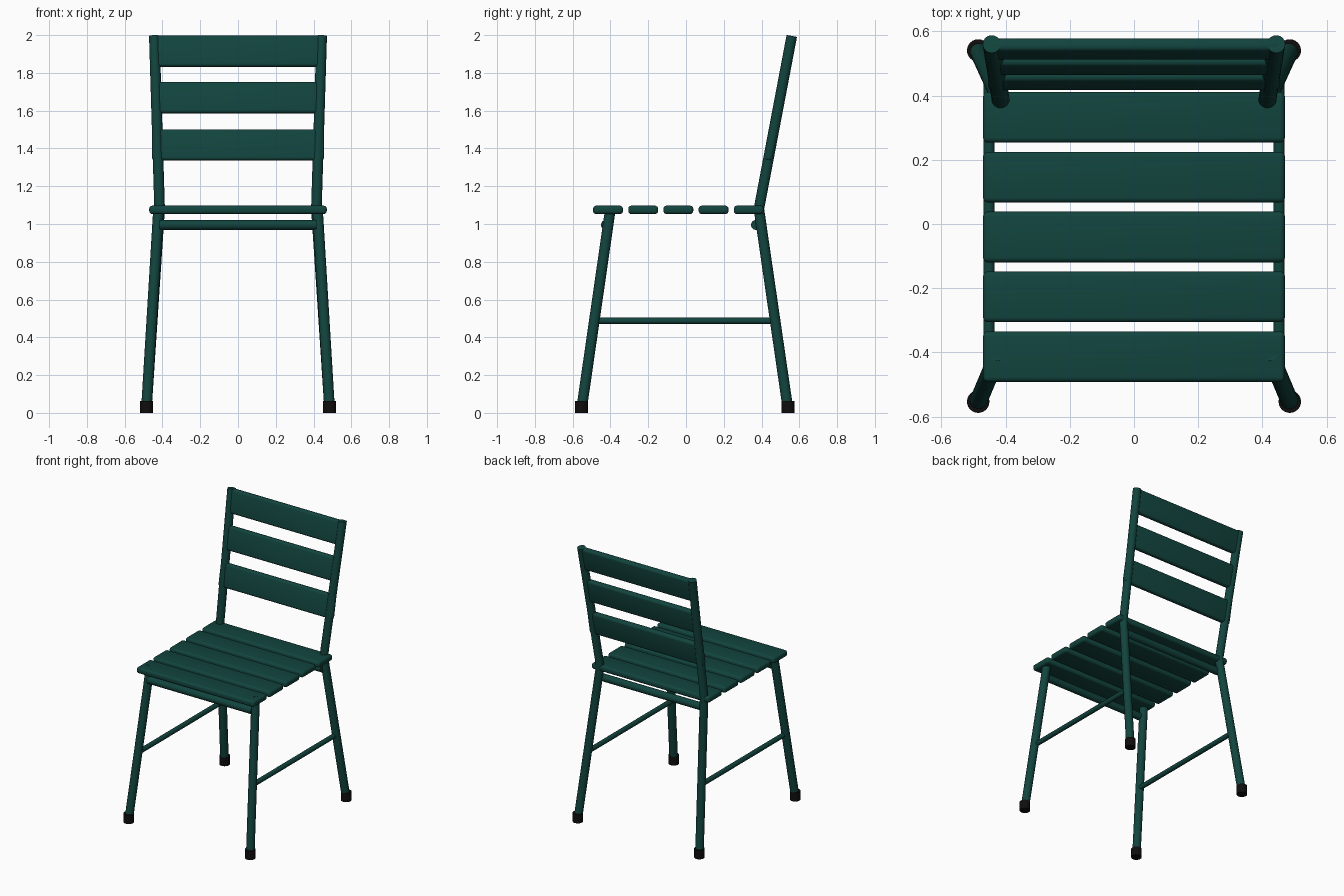
import bpy, bmesh, math
from mathutils import Vector, Matrix

if "Cube" in bpy.data.objects:
    bpy.data.objects.remove(bpy.data.objects["Cube"])


def material(name, rgb):
    m = bpy.data.materials.new(name)
    m.diffuse_color = (*rgb, 1)
    m.use_nodes = True
    m.node_tree.nodes["Principled BSDF"].inputs["Base Color"].default_value = m.diffuse_color
    return m


GREEN = material("dark green paint", (0.006, 0.058, 0.048))
BLACK = material("black rubber", (0.005, 0.004, 0.004))


def finish(name, bm, mat):
    bmesh.ops.recalc_face_normals(bm, faces=bm.faces)
    me = bpy.data.meshes.new(name)
    bm.to_mesh(me)
    bm.free()
    ob = bpy.data.objects.new(name, me)
    bpy.context.collection.objects.link(ob)
    me.materials.append(mat)
    bpy.ops.object.select_all(action='DESELECT')
    ob.select_set(True)
    bpy.context.view_layer.objects.active = ob
    bpy.ops.object.shade_smooth_by_angle(angle=math.radians(35))
    return ob


def tube(name, points, r, mat=GREEN, sides=24):
    """Round bar swept along a path with closed ends."""
    pts = [Vector(p) for p in points]
    bm = bmesh.new()
    rings = []
    for i, p in enumerate(pts):
        before = (p - pts[i - 1]).normalized() if i else Vector()
        after = (pts[i + 1] - p).normalized() if i < len(pts) - 1 else Vector()
        t = (before + after).normalized()
        ref = Vector((1, 0, 0)) if abs(t.x) < 0.7 else Vector((0, 0, 1))
        u = t.cross(ref).normalized()
        v = t.cross(u)
        rings.append([bm.verts.new(p + r * (u * math.cos(a) + v * math.sin(a)))
                      for a in (k * math.tau / sides for k in range(sides))])
    for a, b in zip(rings, rings[1:]):
        for k in range(sides):
            j = (k + 1) % sides
            bm.faces.new((a[k], a[j], b[j], b[k]))
    bm.faces.new(rings[0])
    bm.faces.new(rings[-1])
    return finish(name, bm, mat)


def slat(name, size, centre, tilt=0.0):
    """Board with rounded edges, tilted about x."""
    bm = bmesh.new()
    bmesh.ops.create_cube(bm, size=1, matrix=Matrix.Diagonal((*size, 1)))
    bmesh.ops.bevel(bm, geom=bm.edges[:], offset=0.016, segments=4,
                    profile=0.5, affect='EDGES')
    bm.transform(Matrix.Translation(centre) @ Matrix.Rotation(tilt, 4, 'X'))
    return finish(name, bm, GREEN)


R = 0.028
SLOPE = (0.56 - 0.386) / (1.995 - 1.08)

for side, s in (("left", -1), ("right", 1)):
    # Legs: the rear one continues up as the back post
    tube(f"front_leg_{side}", [(s * 0.485, -0.553, 0.02), (s * 0.42, -0.398, 1.094)], R)
    tube(f"rear_leg_{side}", [(s * 0.485, 0.54, 0.02), (s * 0.415, 0.386, 1.08),
                              (s * 0.443, 0.56, 1.995)], R)
    # Rubber feet
    for end, y in (("front", -0.553), ("rear", 0.54)):
        tube(f"{end}_foot_{side}", [(s * 0.485, y, 0), (s * 0.485, y, 0.063)], 0.035, BLACK)
    # Side stretchers
    tube(f"side_stretcher_{side}", [(s * 0.451, -0.482, 0.488), (s * 0.451, 0.47, 0.488)], 0.017)

# Bars under the seat
for end, y in (("front", -0.424), ("rear", 0.37)):
    tube(f"{end}_seat_bar", [(-0.415, y, 0.995), (0.415, y, 0.995)], 0.026)

# Seat slats
for i in range(5):
    slat(f"seat_slat_{i + 1}", (0.94, 0.158, 0.044), (0, -0.413 + i * 0.1863, 1.075))

# Back slats, leaning with the posts
for i, z in enumerate((1.418, 1.668, 1.914)):
    slat(f"back_slat_{i + 1}", (0.91, 0.042, 0.167),
         (0, 0.386 + SLOPE * (z - 1.08), z), -math.atan(SLOPE))
